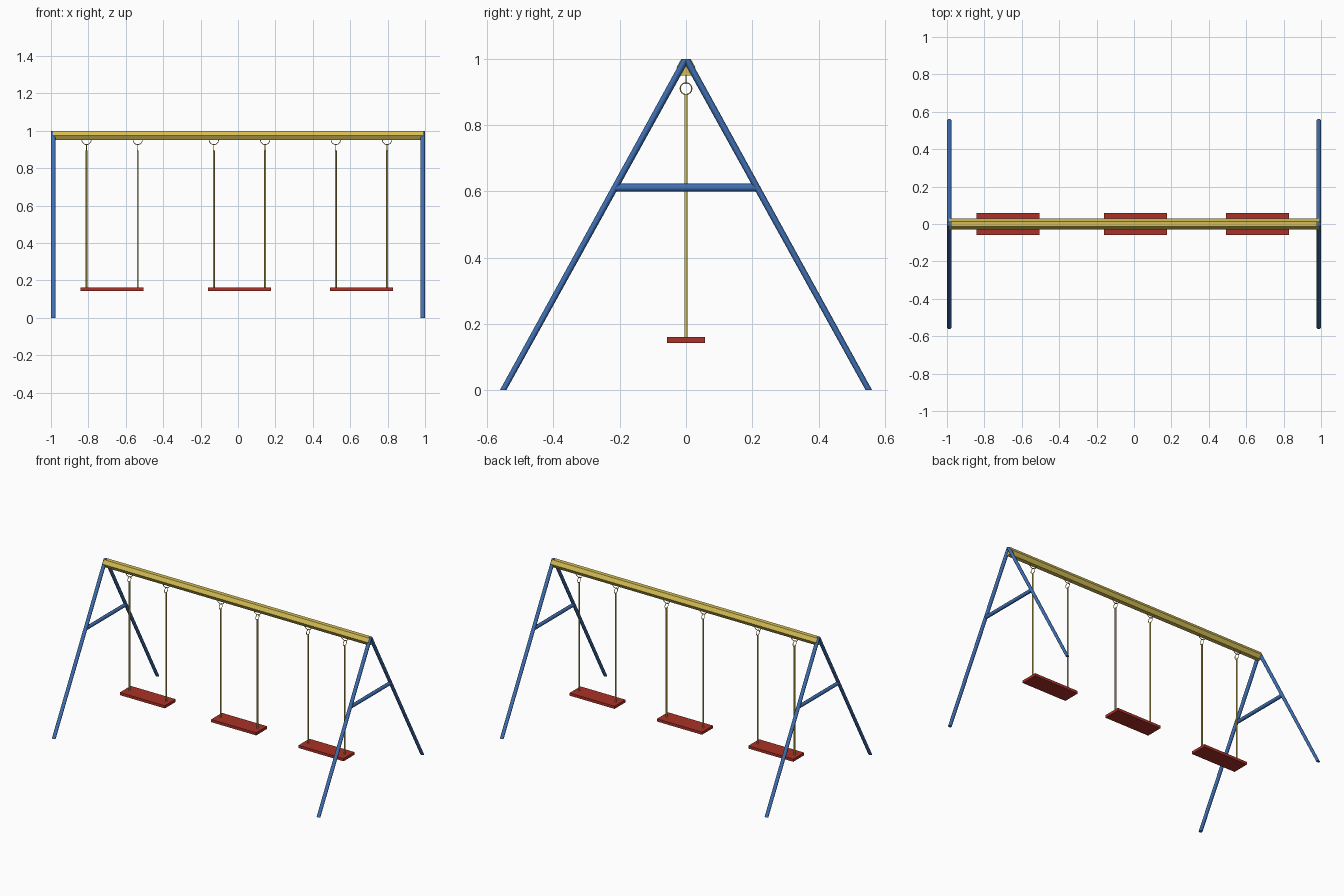
import bpy, bmesh, math

if "Cube" in bpy.data.objects:
    bpy.data.objects.remove(bpy.data.objects["Cube"])


def material(name, rgb):
    m = bpy.data.materials.new(name)
    m.diffuse_color = (*rgb, 1)
    m.use_nodes = True
    m.node_tree.nodes["Principled BSDF"].inputs["Base Color"].default_value = m.diffuse_color
    return m


BLUE = material("frame blue", (0.05, 0.16, 0.45))
YELLOW = material("beam yellow", (0.66, 0.51, 0.09))
RED = material("seat red", (0.40, 0.031, 0.021))


def smooth(ob, angle=50):
    bpy.ops.object.select_all(action='DESELECT')
    ob.select_set(True)
    bpy.context.view_layer.objects.active = ob
    bpy.ops.object.shade_smooth_by_angle(angle=math.radians(angle))


def tube(name, pts, r, mat, cyclic=False, sides_res=2):
    """Round tube swept along a path, converted to a smooth mesh."""
    cu = bpy.data.curves.new(name, 'CURVE')
    cu.dimensions = '3D'
    cu.bevel_depth = r
    cu.bevel_resolution = sides_res
    cu.use_fill_caps = not cyclic
    sp = cu.splines.new('POLY')
    sp.points.add(len(pts) - 1)
    for p, co in zip(sp.points, pts):
        p.co = (*co, 1)
    sp.use_cyclic_u = cyclic
    cu.materials.append(mat)
    ob = bpy.data.objects.new(name, cu)
    bpy.context.collection.objects.link(ob)
    bpy.ops.object.select_all(action='DESELECT')
    ob.select_set(True)
    bpy.context.view_layer.objects.active = ob
    bpy.ops.object.convert(target='MESH')
    smooth(bpy.context.object)


def slanted_leg(name, x, y_foot, r=0.0125, y_top=0.0118, y_bottom=0.0098, sides=12):
    """Leg leaning from the apex to the foot, cut flat at both ends."""
    bm = bmesh.new()
    bmesh.ops.create_cone(bm, cap_ends=True, segments=sides, radius1=1, radius2=1, depth=1)
    for v in bm.verts:
        z = v.co.z + 0.5
        half = y_bottom + (y_top - y_bottom) * z
        v.co = (x + v.co.x * r, v.co.y * half + y_foot * (1 - z), z)
    me = bpy.data.meshes.new(name)
    bm.to_mesh(me)
    bm.free()
    me.materials.append(BLUE)
    ob = bpy.data.objects.new(name, me)
    bpy.context.collection.objects.link(ob)
    smooth(ob)


# A-frames at both ends
for side, x in (("left", -0.9875), ("right", 0.9875)):
    slanted_leg(f"{side}_front_leg", x, -0.552)
    slanted_leg(f"{side}_back_leg", x, 0.552)
    tube(f"{side}_crossbar", [(x, -0.212, 0.611), (x, 0.212, 0.611)], 0.012, BLUE)

# Hexagonal top beam, flat side up, points to front and back
bm = bmesh.new()
bmesh.ops.create_cone(bm, cap_ends=True, segments=6, radius1=0.0286, radius2=0.0286, depth=1.98)
turn = math.pi / 6 if max(v.co.x for v in bm.verts) > 0.027 else 0
for v in bm.verts:
    a = math.atan2(v.co.y, v.co.x) + turn
    v.co = (v.co.z, 0.0286 * math.sin(a), 0.0286 * math.cos(a) + 0.9745)
bmesh.ops.recalc_face_normals(bm, faces=bm.faces)
me = bpy.data.meshes.new("top_beam")
bm.to_mesh(me)
bm.free()
me.materials.append(YELLOW)
beam = bpy.data.objects.new("top_beam", me)
bpy.context.collection.objects.link(beam)

# Swings
for name, cx in (("left", -0.673), ("middle", 0.008), ("right", 0.660)):
    bpy.ops.mesh.primitive_cube_add(size=1, location=(cx, 0, 0.152))
    seat = bpy.context.object
    seat.name = f"{name}_seat"
    seat.scale = (0.336, 0.116, 0.018)
    bpy.ops.object.transform_apply(location=False, rotation=False, scale=True)
    seat.data.materials.append(RED)
    for end, s in (("a", -1), ("b", 1)):
        x = cx + s * 0.137
        # U-shaped hook under the beam
        hook = [(x + 0.025 * math.cos(math.pi * i / 12), 0,
                 0.951 - 0.025 * math.sin(math.pi * i / 12)) for i in range(13)]
        tube(f"{name}_hook_{end}", hook, 0.0022, YELLOW, sides_res=1)
        # Ring hanging through the hook
        ring = [(x, 0.0175 * math.cos(math.tau * i / 24),
                 0.910 + 0.0175 * math.sin(math.tau * i / 24)) for i in range(24)]
        tube(f"{name}_ring_{end}", ring, 0.002, YELLOW, cyclic=True, sides_res=1)
        # Rope down to the seat
        tube(f"{name}_rope_{end}", [(x, 0, 0.155), (x, 0, 0.894)], 0.0052, YELLOW)
